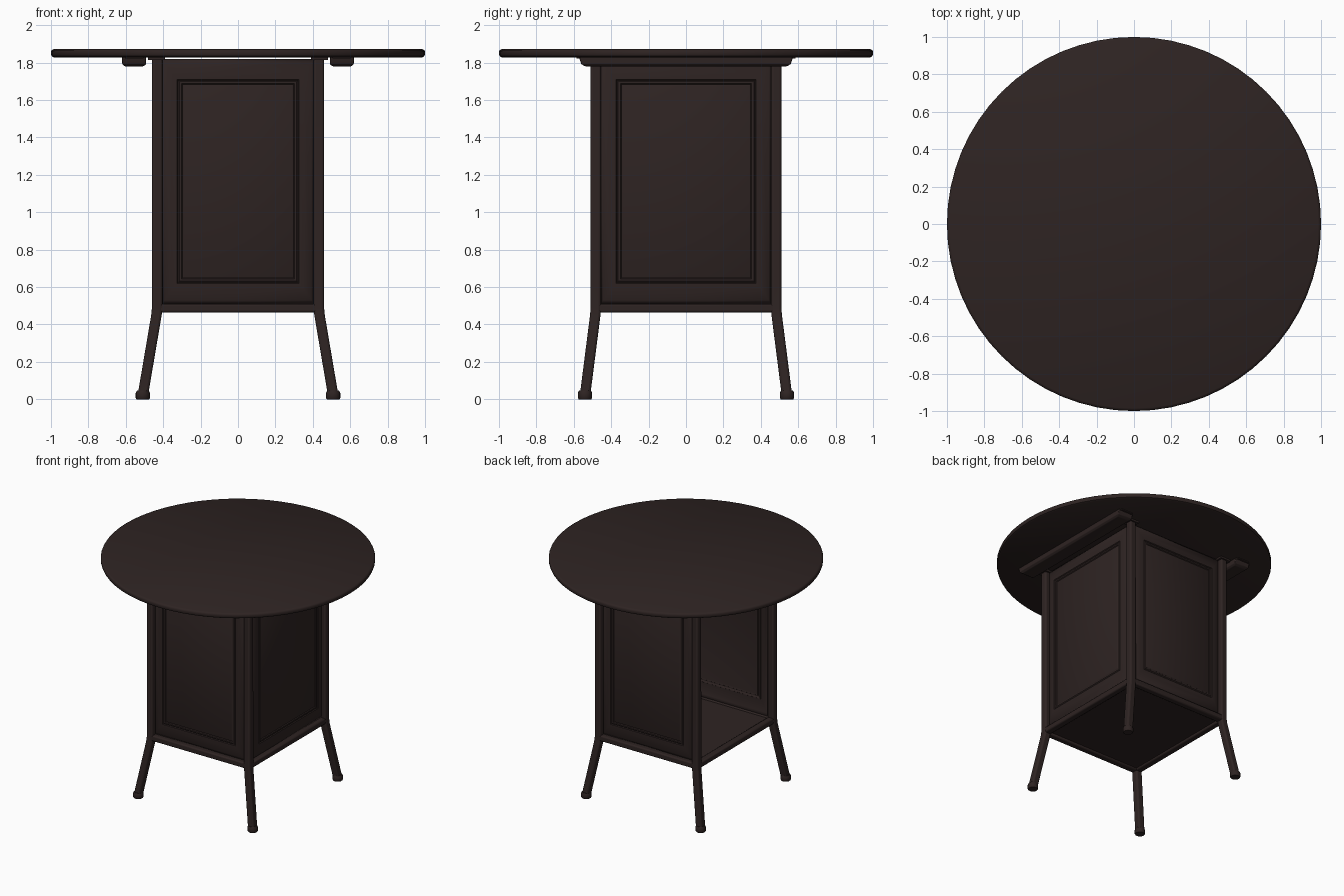
import bpy, bmesh, math
from mathutils import Vector, Matrix

cube = bpy.data.objects.get("Cube")
if cube:
    bpy.data.objects.remove(cube, do_unlink=True)

wood = bpy.data.materials.new("dark brown wood")
wood.use_nodes = True
COLOUR = (0.027, 0.017, 0.016, 1)
wood.diffuse_color = COLOUR
wood.node_tree.nodes["Principled BSDF"].inputs["Base Color"].default_value = COLOUR
wood.node_tree.nodes["Principled BSDF"].inputs["Roughness"].default_value = 0.6


def finish(name, bm, bevel=0, segments=2):
    bmesh.ops.recalc_face_normals(bm, faces=bm.faces)
    mesh = bpy.data.meshes.new(name)
    bm.to_mesh(mesh)
    bm.free()
    mesh.materials.append(wood)
    obj = bpy.data.objects.new(name, mesh)
    bpy.context.collection.objects.link(obj)
    if bevel:
        mod = obj.modifiers.new("rounding", 'BEVEL')
        mod.width, mod.segments, mod.limit_method = bevel, segments, 'ANGLE'
    bpy.ops.object.select_all(action='DESELECT')
    obj.select_set(True)
    bpy.context.view_layer.objects.active = obj
    bpy.ops.object.shade_smooth_by_angle(angle=math.radians(35))
    return obj


def loft(bm, rings, cap_start=True, cap_end=True):
    rows = [[bm.verts.new(p) for p in ring] for ring in rings]
    for a, b in zip(rows, rows[1:]):
        for i in range(len(a)):
            j = (i + 1) % len(a)
            bm.faces.new((a[i], a[j], b[j], b[i]))
    if cap_start:
        bm.faces.new(rows[0][::-1])
    if cap_end:
        bm.faces.new(rows[-1])


def box(name, centre, size, bevel=0):
    bm = bmesh.new()
    bmesh.ops.create_cube(bm, size=1, matrix=Matrix.Translation(centre) @ Matrix.Diagonal((*size, 1)))
    return finish(name, bm, bevel)


def turned(name, centre, profile, sides):
    # profile holds (radius, height) pairs
    bm = bmesh.new()
    loft(bm, [[(centre[0] + r * math.cos(math.tau * i / sides),
                centre[1] + r * math.sin(math.tau * i / sides), z) for i in range(sides)]
              for r, z in profile])
    return finish(name, bm)


def rect(w, h):
    return [(-w, -h), (w, -h), (w, h), (-w, h)]


def panel(name, half_width, distance, angle):
    # raised panel with a bevelled border and a fine groove round the field
    rings = [(0, 0, 0.03), (0.012, 0.02, 0.018), (0.05, 0.075, 0.004), (0.08, 0.11, 0.002),
             (0.085, 0.115, 0.008), (0.092, 0.122, 0.002), (0.104, 0.132, 0.002),
             (0.109, 0.137, 0.008), (0.116, 0.144, 0.004)]
    bm = bmesh.new()
    turn = Matrix.Rotation(angle, 3, 'Z')
    loft(bm, [[turn @ Vector((x, depth - distance, z + 1.165))
               for x, z in rect(half_width - dx, 0.655 - dz)] for dx, dz, depth in rings],
         cap_start=False)
    obj = finish(name, bm)
    mod = obj.modifiers.new("thickness", 'SOLIDIFY')
    mod.thickness, mod.offset = 0.01, -1
    return obj


# round top with a softened rim
turned("table_top", (0, 0), [(0.985, 1.828), (0.996, 1.834), (1, 1.843), (1, 1.858),
                             (0.996, 1.866), (0.985, 1.872)], 64)

# corner posts running down into splayed legs, each on a round foot
PX, PY = 0.432, 0.482
for sx, side in ((-1, "right"), (1, "left")):
    for sy, end in ((-1, "front"), (1, "back")):
        path = [(0.509, 0.54, 0.02), (PX + 0.004, PY + 0.003, 0.45), (PX, PY, 0.49), (PX, PY, 1.83)]
        bm = bmesh.new()
        loft(bm, [[(sx * x + u, sy * y + v, z) for u, v in rect(0.028, 0.028)] for x, y, z in path])
        finish(f"{end}_{side}_leg", bm, 0.013, 3)
        turned(f"{end}_{side}_foot", (sx * 0.509, sy * 0.54),
               [(0.034, 0), (0.038, 0.006), (0.038, 0.034), (0.032, 0.046)], 16)
        # small bracket fixing the post to the top
        box(f"{end}_{side}_bracket", (sx * 0.435, sy * PY, 1.822), (0.09, 0.08, 0.016))

# bottom rails and cabinet floor
for s, end in ((-1, "front"), (1, "back")):
    box(f"{end}_bottom_rail", (0, s * PY, 0.487), (2 * PX, 0.052, 0.046), 0.01)
for s, side in ((-1, "right"), (1, "left")):
    box(f"{side}_bottom_rail", (s * PX, 0, 0.487), (0.052, 2 * PY, 0.046), 0.01)
box("cabinet_floor", (0, 0, 0.49), (2 * PX, 2 * PY, 0.02))

# panels on three sides, the fourth side is open
panel("front_panel", 0.405, 0.5, 0)
panel("back_panel", 0.405, 0.5, math.pi)
panel("left_panel", 0.455, 0.45, math.pi / 2)

# runners under the top, chamfered along the lower edge
for s, side in ((-1, "right"), (1, "left")):
    bm = bmesh.new()
    loft(bm, [[(s * 0.555 + u, v, z) for u, v in rect(w, d)]
              for w, d, z in ((0.05, 0.54, 1.78), (0.064, 0.56, 1.792),
                              (0.064, 0.57, 1.822), (0.064, 0.57, 1.83))])
    finish(f"{side}_runner", bm, 0.004)
    box(f"{side}_runner_plate", (s * 0.555, 0, 1.826), (0.1, 1.17, 0.009))
